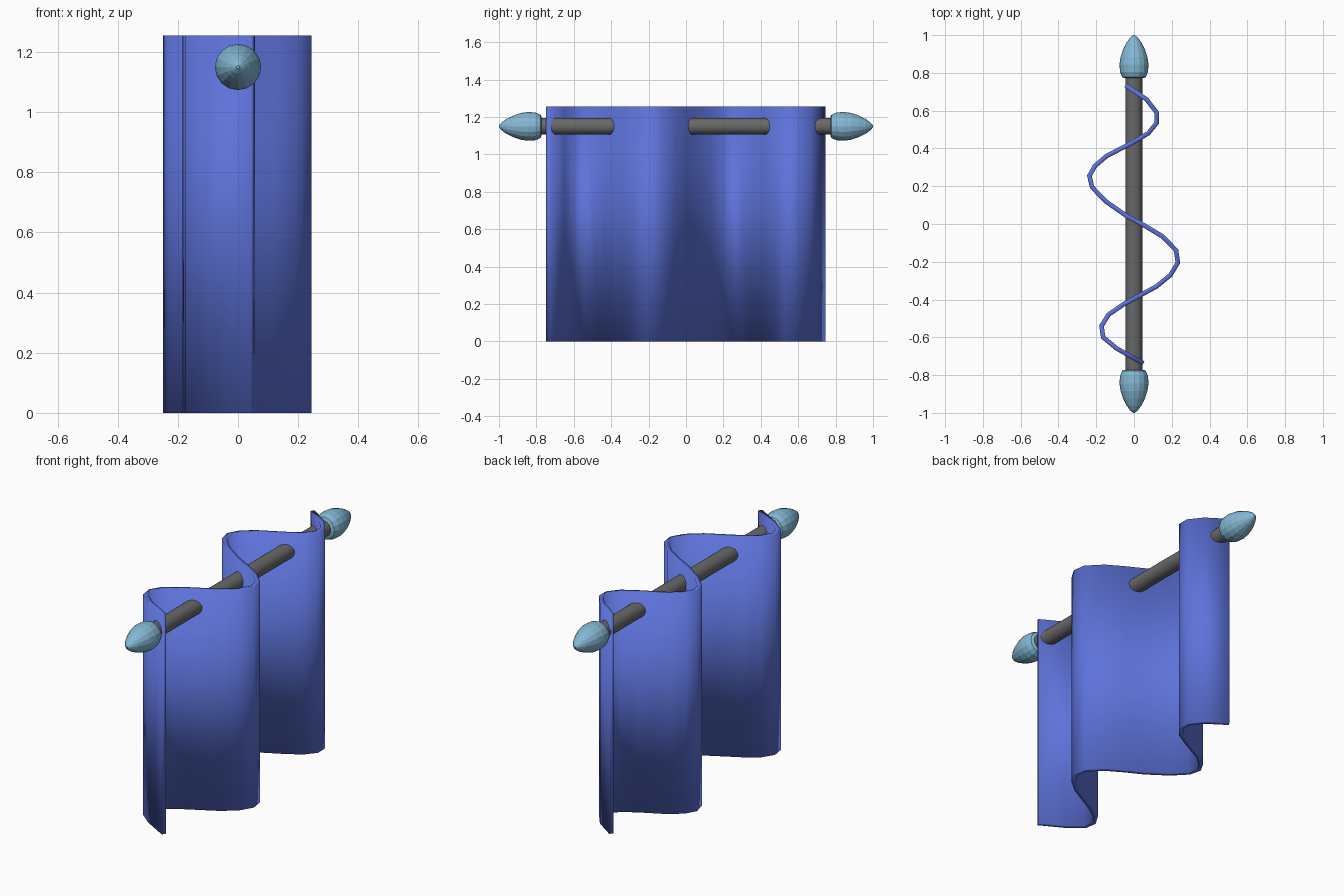
import bpy, bmesh, math

if "Cube" in bpy.data.objects:
    bpy.data.objects.remove(bpy.data.objects["Cube"])


def material(name, rgb):
    m = bpy.data.materials.new(name)
    m.diffuse_color = (*rgb, 1)
    m.use_nodes = True
    m.node_tree.nodes["Principled BSDF"].inputs["Base Color"].default_value = m.diffuse_color
    return m


def make_object(name, bm, mat):
    bmesh.ops.recalc_face_normals(bm, faces=bm.faces)
    mesh = bpy.data.meshes.new(name)
    bm.to_mesh(mesh)
    bm.free()
    ob = bpy.data.objects.new(name, mesh)
    bpy.context.collection.objects.link(ob)
    mesh.materials.append(mat)
    return ob


def smooth(ob, angle):
    bpy.ops.object.select_all(action='DESELECT')
    ob.select_set(True)
    bpy.context.view_layer.objects.active = ob
    bpy.ops.object.shade_smooth_by_angle(angle=math.radians(angle))


def lathe_y(profile, sides, z, sign=1):
    """Revolve (y, radius) rings about the rod axis, with capped ends."""
    bm = bmesh.new()
    rings = []
    for y, r in profile:
        rings.append([bm.verts.new((r * math.cos(2 * math.pi * i / sides), sign * y,
                                    z + r * math.sin(2 * math.pi * i / sides)))
                      for i in range(sides)])
    for a, b in zip(rings, rings[1:]):
        for i in range(sides):
            j = (i + 1) % sides
            bm.faces.new((a[i], a[j], b[j], b[i]))
    bm.faces.new(rings[0])
    bm.faces.new(rings[-1])
    return bm


blue = material("curtain_blue", (0.11, 0.17, 0.70))
grey = material("rod_grey", (0.14, 0.14, 0.14))
light_blue = material("finial_blue", (0.23, 0.48, 0.66))

ROD_Z = 1.15
TOP = 1.255

# Curtain: wavy path extruded upward and thickened
path = [(-0.045, 0.735), (0.066, 0.66), (0.12, 0.59), (0.12, 0.535), (0.075, 0.48),
        (-0.01, 0.43), (-0.145, 0.36), (-0.207, 0.307), (-0.236, 0.255), (-0.222, 0.195),
        (-0.15, 0.12), (-0.035, 0.04), (0.05, -0.005), (0.15, -0.065), (0.223, -0.14),
        (0.232, -0.205), (0.193, -0.27), (0.12, -0.33), (-0.055, -0.425),
        (-0.135, -0.48), (-0.172, -0.54), (-0.163, -0.6), (-0.09, -0.66), (0.05, -0.738)]
bm = bmesh.new()
low = [bm.verts.new((x, y, 0)) for x, y in path]
high = [bm.verts.new((x, y, TOP)) for x, y in path]
for i in range(len(path) - 1):
    bm.faces.new((low[i], low[i + 1], high[i + 1], high[i]))
curtain = make_object("curtain", bm, blue)
smooth(curtain, 50)
solid = curtain.modifiers.new("thickness", 'SOLIDIFY')
solid.thickness = 0.024
solid.offset = 0
solid.use_even_offset = True

# Rod
rod = make_object("rod", lathe_y([(-0.8, 0.044), (0.8, 0.044)], 24, ROD_Z), grey)
smooth(rod, 40)

# Pointed finials at both ends
finial = [(0.772, 0.05), (0.778, 0.063), (0.805, 0.074), (0.845, 0.077), (0.885, 0.071),
          (0.925, 0.057), (0.96, 0.040), (0.985, 0.022), (1.0, 0.005)]
for name, sign in (("front_finial", -1), ("back_finial", 1)):
    make_object(name, lathe_y(finial, 16, ROD_Z, sign), light_blue)
